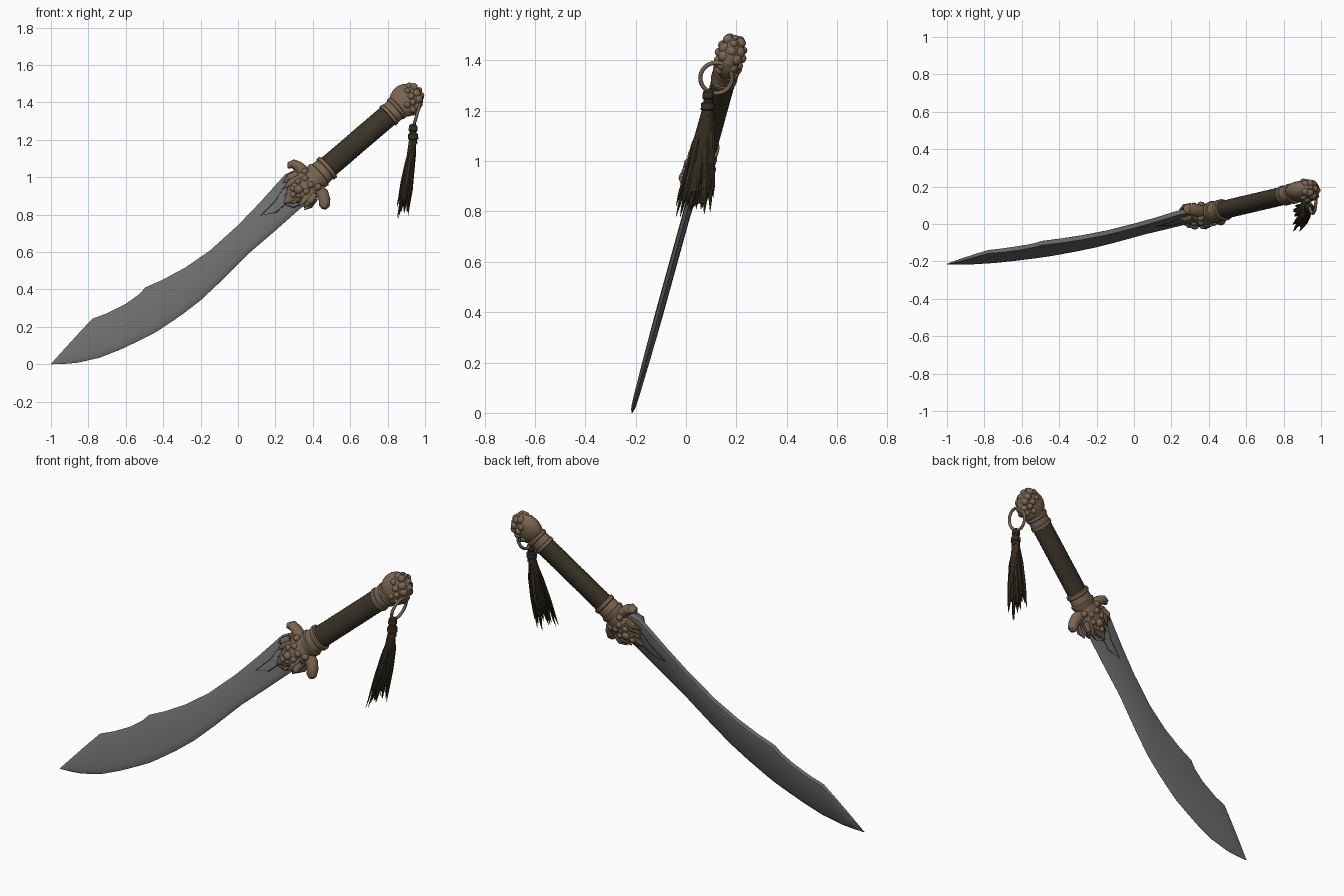
import bpy, bmesh, math, random
from mathutils import Vector, Matrix

if "Cube" in bpy.data.objects:
    bpy.data.objects.remove(bpy.data.objects["Cube"])

random.seed(4)
SLOPE = 0.276                                   # the sword leans back in y as z rises
NRM = Vector((0, -1, SLOPE)).normalized()       # normal of the sword's plane, towards the front


def material(name, rgb):
    m = bpy.data.materials.new(name)
    m.diffuse_color = (*rgb, 1)
    m.use_nodes = True
    m.node_tree.nodes["Principled BSDF"].inputs["Base Color"].default_value = m.diffuse_color
    return m


STEEL = material("steel", (0.15, 0.147, 0.147))
BRONZE = material("aged bronze", (0.19, 0.13, 0.082))
LEATHER = material("dark leather", (0.042, 0.033, 0.021))
CORD = material("tassel cord", (0.036, 0.029, 0.016))
GROOVE = material("engraved line", (0.03, 0.03, 0.03))


def P(x, z, n=0):
    """Front-view position plus offset n out of the sword's plane."""
    return Vector((x, SLOPE * z - 0.215, z)) + NRM * n


def axis(s, n=0, side=0):
    """Point at distance s along the grip axis."""
    return (0.37 + 0.75 * s - 0.64 * side, 0.96 + 0.64 * s + 0.75 * side, n)


def finish(name, bm, mat, angle=35):
    bmesh.ops.recalc_face_normals(bm, faces=bm.faces)
    me = bpy.data.meshes.new(name)
    bm.to_mesh(me)
    bm.free()
    me.materials.append(mat)
    ob = bpy.data.objects.new(name, me)
    bpy.context.collection.objects.link(ob)
    bpy.ops.object.select_all(action='DESELECT')
    ob.select_set(True)
    bpy.context.view_layer.objects.active = ob
    bpy.ops.object.shade_smooth_by_angle(angle=math.radians(angle))
    return ob


def add_loft(bm, rings):
    vs = [[bm.verts.new(p) for p in r] for r in rings]
    k = len(vs[0])
    for a, b in zip(vs, vs[1:]):
        for i in range(k):
            bm.faces.new((a[i], a[(i + 1) % k], b[(i + 1) % k], b[i]))
    bm.faces.new(vs[0])
    bm.faces.new(vs[-1][::-1])


def add_sweep(bm, path, radii, sides=20):
    """Elliptical tube; radii are (in-plane, out-of-plane)."""
    pts = [P(*p) for p in path]
    rings = []
    for i, c in enumerate(pts):
        t = pts[min(i + 1, len(pts) - 1)] - pts[max(i - 1, 0)]
        side = NRM.cross(t).normalized()
        out = t.cross(side).normalized()
        a, b = radii[i]
        rings.append([c + side * a * math.cos(w) + out * b * math.sin(w)
                      for w in (2 * math.pi * j / sides for j in range(sides))])
    add_loft(bm, rings)


def sweep(name, path, radii, mat, sides=20):
    bm = bmesh.new()
    add_sweep(bm, path, radii, sides)
    return finish(name, bm, mat)


def turned(name, profile, mat, flat=0.78):
    """Part turned around the grip axis from (distance, radius) pairs."""
    return sweep(name, [axis(s) for s, r in profile], [(r, r * flat) for s, r in profile], mat, 32)


def blobs(name, items, mat):
    """Carved lumps, mirrored to both sides: (x, z, n, radius)."""
    bm = bmesh.new()
    for x, z, n, r in items:
        for k in ((1, -1) if n else (1,)):
            bmesh.ops.create_icosphere(bm, subdivisions=2, radius=r,
                                       matrix=Matrix.Translation(P(x, z, n * k)))
    return finish(name, bm, mat, 60)


# Blade: spine and edge stations with half thickness
stations = [
    (-1, 0.002, -0.995, 0, .002), (-.93, .078, -.93, .002, .008), (-.855, .16, -.86, .008, .011),
    (-.78, .24, -.74, .035, .013), (-.70, .27, -.63, .078, .014), (-.60, .32, -.52, .13, .015),
    (-.53, .37, -.45, .165, .015), (-.495, .408, -.40, .197, .016), (-.40, .45, -.30, .265, .016),
    (-.28, .515, -.2, .342, .016), (-.15, .605, -.09, .445, .016), (0, .74, .06, .595, .016),
    (.12, .865, .2, .715, .016), (.25, 1.01, .33, .83, .017), (.29, 1.03, .345, .84, .018),
    (.33, 1.04, .39, .845, .018), (.36, 1.03, .42, .89, .018)]
section = [(0, .75), (.05, 1), (.5, .95), (.84, .85), (.94, .5), (1, .04)]
section += [(t, -h) for t, h in reversed(section)]
bm = bmesh.new()
add_loft(bm, [[P(sx + (ex - sx) * t, sz + (ez - sz) * t, h * k) for t, k in section]
              for sx, sz, ex, ez, h in stations])
finish("blade", bm, STEEL, 40)

# Engraved zigzag below the guard, both faces
zigzag = [(.25, .95), (.2, .87), (.12, .79), (.205, .81), (.25, .85), (.30, .835), (.36, .87)]
bm = bmesh.new()
for k in (1, -1):
    add_sweep(bm, [(x, z, .0145 * k) for x, z in zigzag], [(.0028, .0028)] * len(zigzag), 6)
finish("blade_engraving", bm, GROOVE)

# Grip with shallow wrapping ridges, and its collars
turned("grip", [(.12 + .47 * i / 40, .060 + .0012 * (i % 2)) for i in range(41)], LEATHER)
turned("lower_collar", [(.04, .06), (.07, .074), (.085, .076), (.09, .068), (.125, .066),
                        (.13, .073), (.148, .073), (.153, .058)], BRONZE)
turned("upper_collar", [(.57, .056), (.573, .067), (.59, .067), (.594, .062), (.625, .063),
                        (.63, .069), (.645, .069), (.65, .055)], BRONZE)

# Guard: beast mask narrowing towards the blade
sweep("guard_mask", [axis(.06), axis(.02), axis(-.03), axis(-.07), axis(-.115), axis(-.15), axis(-.165)],
      [(.062, .05), (.08, .056), (.088, .056), (.074, .05), (.042, .04), (.015, .03), (.003, .02)], BRONZE)
bm = bmesh.new()
for k in (1, -1):
    for side in (-.085, -.06, -.03, .03, .06, .085):        # mane tufts
        tip = -.16 + abs(side) * .75
        add_sweep(bm, [axis(-.01, .03 * k, side * .85), axis(-.06, .036 * k, side),
                       axis(tip, .02 * k, side * 1.05)],
                  [(.022, .018), (.02, .016), (.002, .003)], 10)
finish("guard_mane", bm, BRONZE)
face = [(-.06, .045, .0, .026), (-.10, .038, .0, .018), (-.035, .047, .035, .018),
        (-.035, .047, -.035, .018), (.005, .046, .022, .02), (.005, .046, -.022, .02),
        (-.08, .04, .024, .014), (-.08, .04, -.024, .014), (.03, .035, .055, .02), (.03, .035, -.055, .02)]
blobs("guard_face", [(*axis(s, n, d), r) for s, n, d, r in face], BRONZE)

# Curled quillons
sweep("upper_quillon", [(.38, .98), (.35, 1.03), (.322, 1.058), (.295, 1.07), (.277, 1.064), (.27, 1.05)],
      [(.04, .036), (.034, .034), (.028, .033), (.026, .032), (.019, .024), (.006, .01)], BRONZE)
sweep("lower_quillon", [(.38, .95), (.425, .935), (.452, .91), (.463, .878), (.462, .847), (.458, .832)],
      [(.045, .036), (.038, .034), (.034, .032), (.031, .03), (.028, .027), (.014, .014)], BRONZE)

# Pommel: carved beast head
turned("pommel", [(.635, .05), (.645, .067), (.665, .08), (.695, .089), (.725, .088), (.755, .076),
                  (.78, .054), (.795, .03), (.80, .004)], BRONZE, .6)
head = [(.955, 1.44, .03, .024), (.94, 1.475, .025, .022), (.915, 1.48, .02, .022),
        (.965, 1.41, .025, .024), (.975, 1.435, 0, .022), (.968, 1.465, 0, .017), (.955, 1.375, .02, .022),
        (.935, 1.355, .024, .02), (.925, 1.42, .045, .02), (.905, 1.45, .042, .018),
        (.935, 1.39, .042, .018), (.905, 1.375, .042, .018), (.97, 1.39, 0, .018), (.945, 1.488, 0, .013)]
blobs("pommel_face", head, BRONZE)

# Ring hanging from the mouth
ring_axis = Vector((.96, 0, -.27))
bpy.ops.mesh.primitive_torus_add(major_radius=.063, minor_radius=.0085, major_segments=40, minor_segments=12,
                                 location=(.955, .12, 1.33),
                                 rotation=ring_axis.to_track_quat('Z', 'Y').to_euler())
ring = bpy.context.object
ring.name = "pommel_ring"
ring.data.materials.append(BRONZE)
bpy.ops.object.shade_smooth_by_angle(angle=math.radians(60))


def flat_ring(c, a, b, turn=0, sides=12):
    """Horizontal ellipse around c."""
    out = []
    for j in range(sides):
        w = 2 * math.pi * j / sides
        x, y = a * math.cos(w), b * math.sin(w)
        out.append(Vector(c) + Vector((x * math.cos(turn) - y * math.sin(turn),
                                       x * math.sin(turn) + y * math.cos(turn), 0)))
    return out


# Tassel knot
bm = bmesh.new()
knot = [(1.285, .012), (1.275, .022), (1.25, .024), (1.245, .019), (1.235, .019), (1.23, .027),
        (1.205, .028), (1.20, .021), (1.18, .024)]
add_loft(bm, [flat_ring((.936, .09 - (1.285 - z) * .05, z), r, r) for z, r in knot])
finish("tassel_knot", bm, CORD)

# Tassel skirt: core and ragged strands fanning out
bm = bmesh.new()
add_loft(bm, [flat_ring((.934, .086, 1.20), .02, .024), flat_ring((.925, .072, 1.10), .025, .038),
              flat_ring((.908, .055, .98), .024, .052), flat_ring((.89, .038, .88), .014, .055)])
for i in range(26):
    f = (i % 13) / 12                                   # position across the fan
    row = -1 if i < 13 else 1
    y0, y1 = .07 + .034 * f, -.035 + .135 * f + random.uniform(-.008, .008)
    x1 = .882 + row * .016 + random.uniform(-.02, .015)
    z1 = .79 + .07 * f * random.random() + random.uniform(-.02, .04)
    w = random.uniform(.007, .012)
    rings = []
    for t, k in ((0, .7), (.3, 1.1), (.65, 1.2), (.88, .9), (1, .1)):
        bulge = row * .014 * math.sin(math.pi * min(t * 1.2, 1))
        c = (.934 + (x1 - .934) * t ** 1.2 + bulge, y0 + (y1 - y0) * t, 1.2 + (z1 - 1.2) * t)
        rings.append(flat_ring(c, w * k * .6, w * k, random.uniform(-.3, .3), 6))
    add_loft(bm, rings)
finish("tassel_skirt", bm, CORD)
